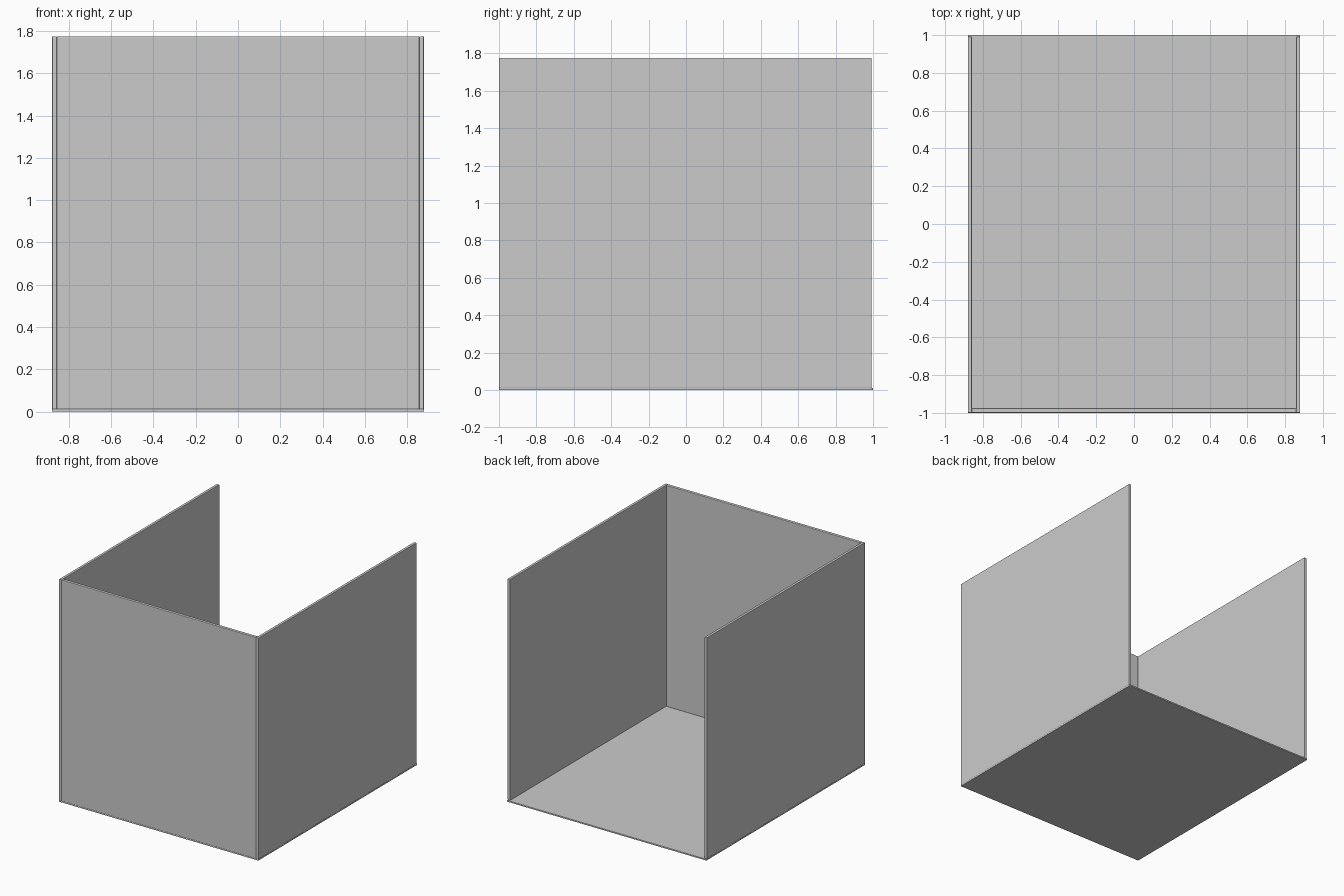
import bpy

if "Cube" in bpy.data.objects:
    bpy.data.objects.remove(bpy.data.objects["Cube"])


def panel(name, lo, hi, bevel=0.004):
    """Thin box between two corners with slightly eased edges."""
    bpy.ops.mesh.primitive_cube_add(size=1, location=[(a + b) / 2 for a, b in zip(lo, hi)])
    ob = bpy.context.object
    ob.name = name
    ob.scale = [b - a for a, b in zip(lo, hi)]
    bpy.ops.object.transform_apply(location=False, rotation=False, scale=True)
    mod = ob.modifiers.new("eased_edges", 'BEVEL')
    mod.width = bevel
    mod.segments = 2
    return ob


W, H, T = 0.88, 1.775, 0.022

# Floor board
panel("floor_panel", (-W, -1, 0), (W, 1, 0.012), 0.002)

# Front wall fitted between the side walls
panel("front_wall", (-W + T, -1, 0.01), (W - T, -0.975, H))

# Side walls
for side, x in (("left", -W), ("right", W - T)):
    panel(side + "_wall", (x, -1, 0.01), (x + T, 0.992, H))
